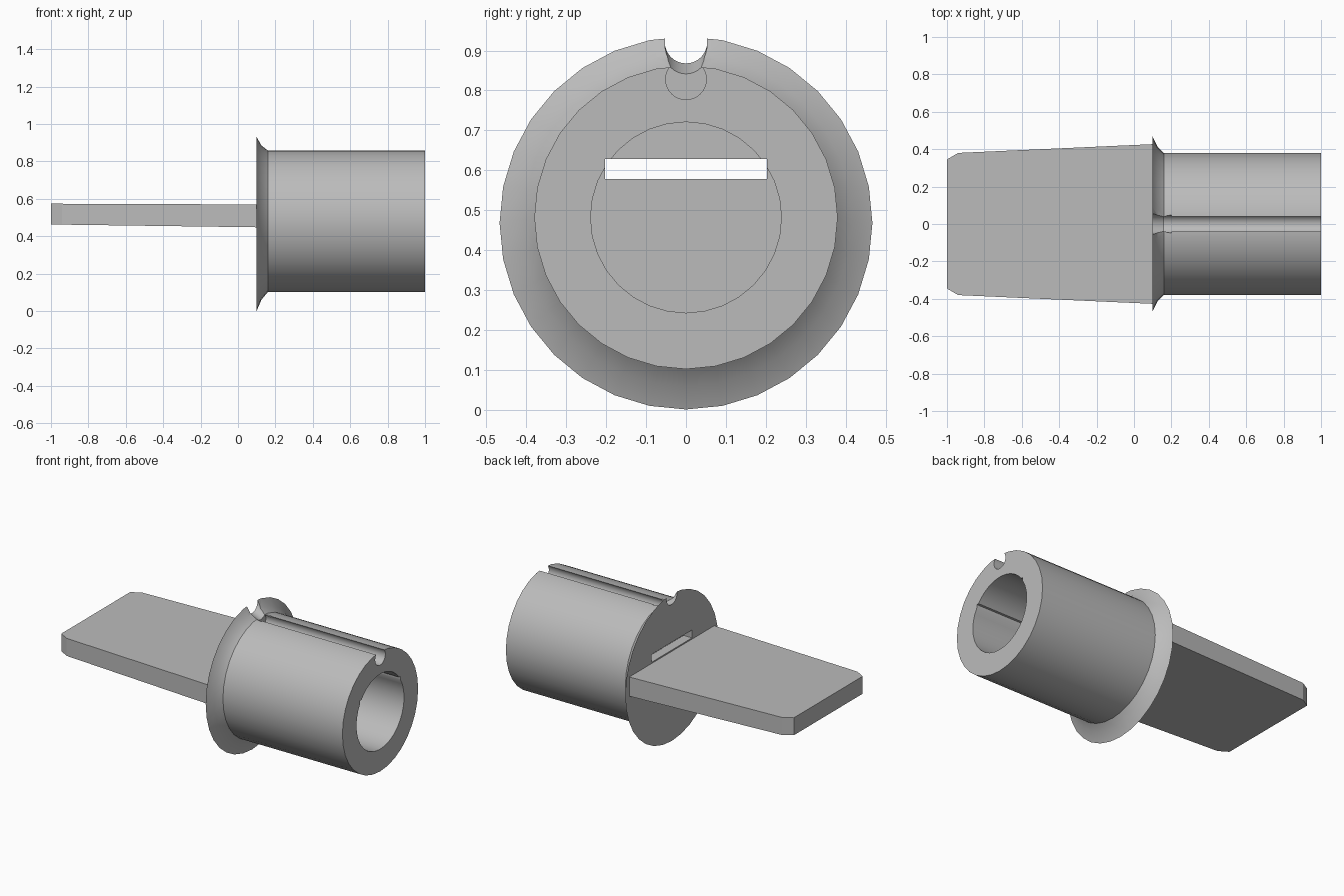
import bpy, bmesh, math
from mathutils import Vector

cube = bpy.data.objects.get("Cube")
if cube:
    bpy.data.objects.remove(cube, do_unlink=True)

grey = bpy.data.materials.new("plain grey")
grey.use_nodes = True
GREY = (0.5, 0.5, 0.5, 1)
grey.diffuse_color = GREY
grey.node_tree.nodes["Principled BSDF"].inputs["Base Color"].default_value = GREY


def finish(name, bm):
    bmesh.ops.recalc_face_normals(bm, faces=bm.faces[:])
    mesh = bpy.data.meshes.new(name)
    bm.to_mesh(mesh)
    bm.free()
    mesh.materials.append(grey)
    obj = bpy.data.objects.new(name, mesh)
    bpy.context.collection.objects.link(obj)
    return obj


def loft(name, rings, sides):
    """Skin circles (x, radius, centre height) along x and cap both ends."""
    bm = bmesh.new()
    loops = []
    for x, r, cz in rings:
        angles = [2 * math.pi * i / sides for i in range(sides)]
        loops.append([bm.verts.new((x, r * math.sin(a), cz + r * math.cos(a))) for a in angles])
    for a, b in zip(loops, loops[1:]):
        for i in range(sides):
            j = (i + 1) % sides
            bm.faces.new((a[i], a[j], b[j], b[i]))
    bm.faces.new(loops[0])
    bm.faces.new(loops[-1])
    return finish(name, bm)


def cut(target, cutter):
    mod = target.modifiers.new(cutter.name, 'BOOLEAN')
    mod.operation = 'DIFFERENCE'
    mod.solver = 'EXACT'
    mod.object = cutter
    bpy.context.view_layer.objects.active = target
    bpy.ops.object.modifier_apply(modifier=mod.name)
    cutter.hide_render = True
    bpy.data.objects.remove(cutter, do_unlink=True)


# Hollow barrel with flared flange
mid = 0.482
barrel = loft("flanged_barrel", [
    (0.10, 0.467, 0.468), (0.125, 0.415, 0.475), (0.16, 0.38, mid),
    (1.0, 0.38, mid), (1.0, 0.239, mid), (0.16, 0.239, mid)], 32)

# Flat slot running through the end wall and bore
bm = bmesh.new()
bmesh.ops.create_cube(bm, size=1)
bmesh.ops.scale(bm, vec=Vector((1.2, 0.406, 0.05)), verts=bm.verts)
bmesh.ops.translate(bm, vec=Vector((0.6, 0, 0.603)), verts=bm.verts)
cut(barrel, finish("slot_cutter", bm))

# Round channel along the top of the barrel
cut(barrel, loft("channel_cutter", [(0.16, 0.051, 0.828), (1.1, 0.051, 0.828)], 32))

# Sloping open notch through the flange: U-shaped section
bm = bmesh.new()
ends = []
for x, cz in ((0.04, 0.947), (0.20, 0.877)):
    arc = [(0.053 * math.cos(a), cz + 0.053 * math.sin(a))
           for a in (math.pi + math.pi * i / 16 for i in range(17))]
    section = arc + [(0.053, 1.1), (-0.053, 1.1)]
    ends.append([bm.verts.new((x, y, z)) for y, z in section])
n = len(ends[0])
for i in range(n):
    j = (i + 1) % n
    bm.faces.new((ends[0][i], ends[0][j], ends[1][j], ends[1][i]))
for end in ends:
    bm.faces.new(end)
cut(barrel, finish("notch_cutter", bm))

# Tapered flat blade with clipped tip corners
bm = bmesh.new()
levels = []
for top in (False, True):
    side = []
    for x, y in ((-1.0, 0.345), (-0.94, 0.38), (0.105, 0.427)):
        t = (x + 1) / 1.1
        z = 0.574 - 0.004 * t if top else 0.463 - 0.015 * t
        side.append((x, y, z))
    outline = side + [(x, -y, z) for x, y, z in reversed(side)]
    levels.append([bm.verts.new(p) for p in outline])
for i in range(6):
    j = (i + 1) % 6
    bm.faces.new((levels[0][i], levels[0][j], levels[1][j], levels[1][i]))
for level in levels:
    bm.faces.new(level)
finish("flat_blade", bm)

# Smooth round walls, crisp edges
bpy.ops.object.select_all(action='DESELECT')
barrel.select_set(True)
bpy.context.view_layer.objects.active = barrel
bpy.ops.object.shade_smooth_by_angle(angle=math.radians(30))
